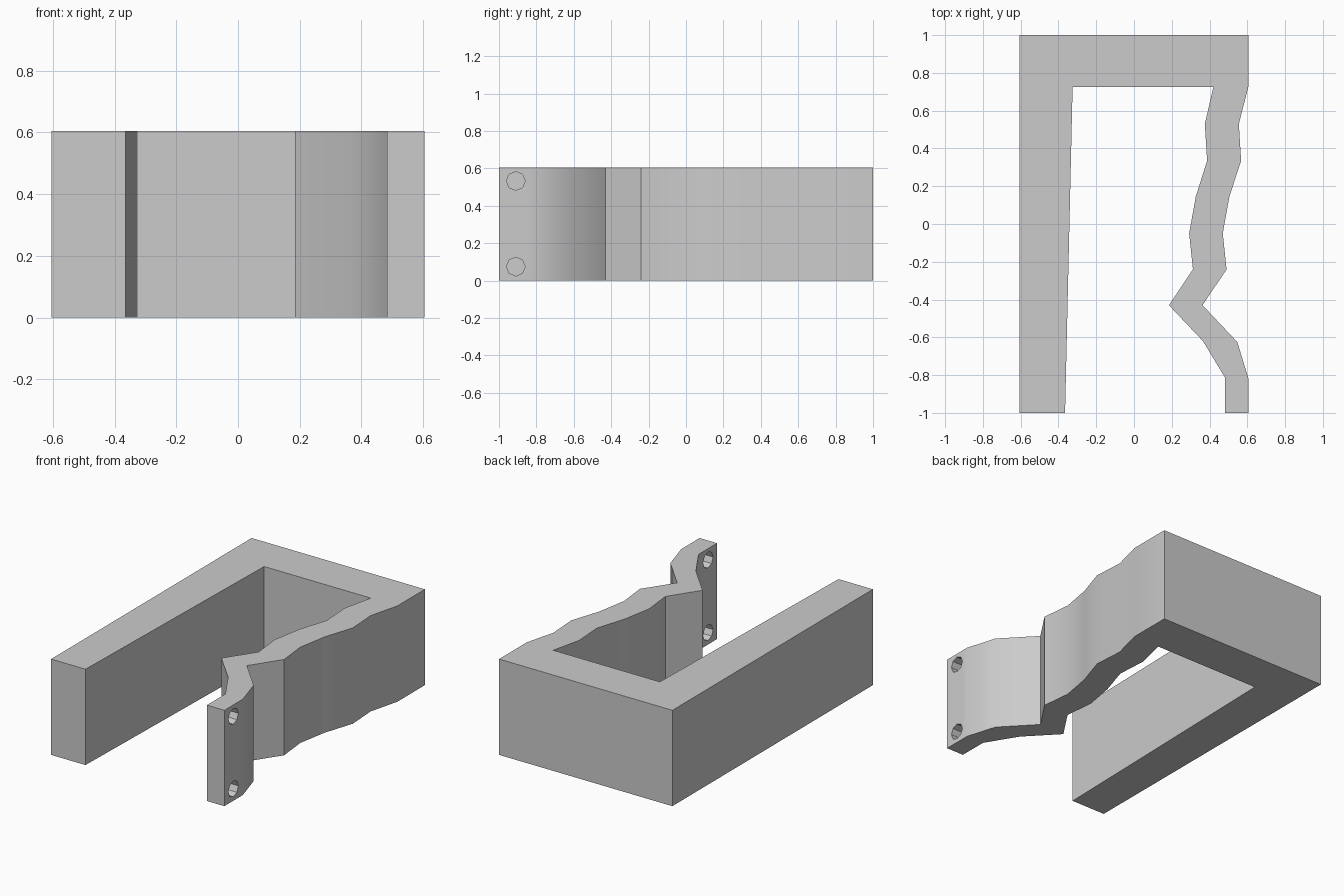
import bpy
import bmesh
import math

cube = bpy.data.objects.get("Cube")
if cube:
    bpy.data.objects.remove(cube, do_unlink=True)

HEIGHT = 0.605

grey = bpy.data.materials.new("plain grey")
grey.use_nodes = True
colour = (0.6, 0.6, 0.6, 1)
grey.diffuse_color = colour
grey.node_tree.nodes["Principled BSDF"].inputs["Base Color"].default_value = colour

# Plan outline: straight arm, back block, then the wavy arm
straight_arm = [(-0.365, -1), (-0.325, 0.725)]
wavy_inner = [(0.42, 0.725), (0.375, 0.53), (0.387, 0.335), (0.327, 0.145),
              (0.292, -0.05), (0.312, -0.24), (0.185, -0.43),
              (0.365, -0.62), (0.483, -0.815), (0.483, -1)]
wavy_outer = [(0.605, -1), (0.605, -0.815), (0.547, -0.625), (0.363, -0.43),
              (0.49, -0.24), (0.47, -0.05), (0.505, 0.145), (0.567, 0.335),
              (0.555, 0.53), (0.605, 0.725)]
back = [(0.605, 1), (-0.605, 1), (-0.605, -1)]
outline = straight_arm + wavy_inner + wavy_outer + back

# Clamp body: the outline extruded upward
bm = bmesh.new()
base = bm.faces.new([bm.verts.new((x, y, 0)) for x, y in outline])
top = bmesh.ops.extrude_face_region(bm, geom=[base])["geom"]
bmesh.ops.translate(bm, vec=(0, 0, HEIGHT),
                    verts=[v for v in top if isinstance(v, bmesh.types.BMVert)])
bmesh.ops.recalc_face_normals(bm, faces=bm.faces)
mesh = bpy.data.meshes.new("clamp_body")
bm.to_mesh(mesh)
bm.free()
mesh.materials.append(grey)
body = bpy.data.objects.new("clamp_body", mesh)
bpy.context.collection.objects.link(body)

# Two screw holes through the tip of the wavy arm
for name, z in (("lower_hole", 0.075), ("upper_hole", 0.533)):
    bpy.ops.mesh.primitive_cylinder_add(vertices=8, radius=0.05, depth=0.3,
                                        location=(0.545, -0.91, z),
                                        rotation=(0, math.pi / 2, 0))
    cutter = bpy.context.object
    cutter.name = name + "_cutter"
    cutter.data.materials.append(grey)
    cutter.hide_render = True
    cutter.display_type = 'WIRE'
    cut = body.modifiers.new(name, 'BOOLEAN')
    cut.operation = 'DIFFERENCE'
    cut.solver = 'EXACT'
    cut.object = cutter
    bpy.context.view_layer.objects.active = body
    bpy.ops.object.modifier_apply(modifier=name)
    bpy.data.objects.remove(cutter, do_unlink=True)

# Soft shading along the waves, crisp at the corners
bpy.ops.object.select_all(action='DESELECT')
body.select_set(True)
bpy.context.view_layer.objects.active = body
bpy.ops.object.shade_smooth_by_angle(angle=math.radians(35))
